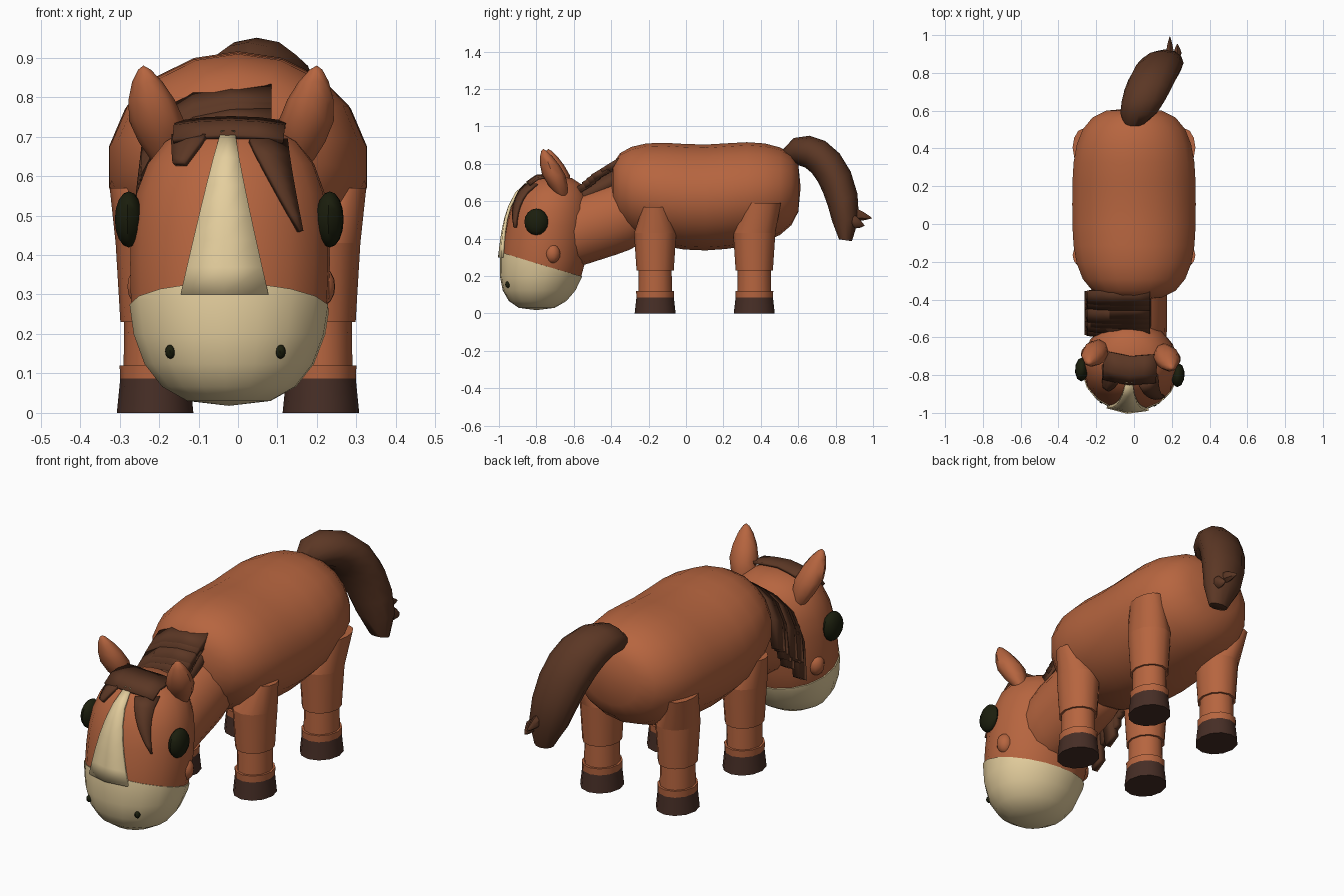
import bpy, bmesh, random
from math import sin, cos, pi, radians, sqrt
from mathutils import Vector, Matrix

random.seed(4)
default_cube = bpy.data.objects.get("Cube")
if default_cube:
    bpy.data.objects.remove(default_cube)


def material(name, red, green, blue):
    mat = bpy.data.materials.new(name)
    mat.use_nodes = True
    colour = (red, green, blue, 1)
    mat.diffuse_color = colour
    mat.node_tree.nodes["Principled BSDF"].inputs["Base Color"].default_value = colour
    return mat


COAT = material("chestnut coat", .47, .13, .05)
CREAM = material("cream", .78, .62, .34)
HAIR = material("dark brown hair", .105, .038, .018)
HOOF = material("hoof brown", .062, .027, .019)
EYE = material("eye black green", .011, .013, .004)

# Head shape, shared by the skull, the muzzle and everything lying on the face
HEAD_CENTRE = Vector((0, -.75, .38))
HEAD_SIZE = Vector((.255, .23, .355))
HEAD_POWER = 2.7
HEAD_LEAN = Vector((0, .05, 0))

# The head is turned slightly to its right
PIVOT = Matrix.Translation((0, HEAD_CENTRE.y, 0))
TURN = Matrix.Translation((-.02, 0, 0)) @ PIVOT @ Matrix.Rotation(radians(-3.5), 4, 'Z') @ PIVOT.inverted()


def finish(bm, name, mat, head=False, angle=50):
    """Turn a bmesh into a shaded, coloured object."""
    if head:
        bm.transform(TURN)
    bmesh.ops.recalc_face_normals(bm, faces=bm.faces)
    mesh = bpy.data.meshes.new(name)
    bm.to_mesh(mesh)
    bm.free()
    mesh.materials.append(mat)
    for poly in mesh.polygons:
        poly.use_smooth = True
    mesh.set_sharp_from_angle(angle=radians(angle))
    obj = bpy.data.objects.new(name, mesh)
    bpy.context.collection.objects.link(obj)
    return obj


def bulge(u, power):
    return max(0, 1 - abs(u) ** power) ** (1 / power)


def blob(centre, size, power=2, lean=(0, 0, 0), along_y=False, sides=16, rings=10):
    """Rounded solid: high powers are boxy along the axis, low ones pointed."""
    bm = bmesh.new()
    bmesh.ops.create_uvsphere(bm, u_segments=sides, v_segments=rings, radius=1)
    for vert in bm.verts:
        u = max(-1, min(1, vert.co.z))
        swell = bulge(u, power) / max(sqrt(1 - u * u), .001)
        x, side = vert.co.x * swell, vert.co.y * swell
        shape = (x, u, side) if along_y else (x, side, u)
        vert.co = [c + s * k + u * l for c, s, k, l in zip(centre, shape, size, lean)]
    return bm


def sheet(name, rows, mat, thick, head=False):
    """Thin panel through rows of points."""
    bm = bmesh.new()
    grid = [[bm.verts.new(point) for point in row] for row in rows]
    for upper, lower in zip(grid, grid[1:]):
        for i in range(len(upper) - 1):
            bm.faces.new((upper[i], upper[i + 1], lower[i + 1], lower[i]))
    obj = finish(bm, name, mat, head)
    solid = obj.modifiers.new("thickness", 'SOLIDIFY')
    solid.thickness = thick
    solid.offset = 0


def on_face(x, z, out):
    """Point on the front of the head, lifted outwards."""
    u = (z - HEAD_CENTRE.z) / HEAD_SIZE.z
    swell = bulge(u, HEAD_POWER)
    depth = HEAD_SIZE.y * swell * bulge(min(1, abs(x) / (HEAD_SIZE.x * swell)), 2)
    return (x, HEAD_CENTRE.y + HEAD_LEAN.y * u - depth - out, z)


def face_strip(name, start, end, widths, mat, out):
    """Tapering strip hugging the face between two (x, z) points."""
    rows = []
    for i in range(7):
        t = i / 6
        x, z, w = [a + (b - a) * t for a, b in zip((*start, widths[0]), (*end, widths[1]))]
        rows.append([on_face(x + w * k, z, out) for k in (-1, 0, 1)])
    sheet(name, rows, mat, .016, True)


# Body barrel, with a dipped back and raised ends, and neck
body = blob((0, .105, .63), (.332, .508, .283), 3.2, (0, 0, 0), True, 18, 14)
for vert in body.verts:
    reach = (vert.co.y - .105) / .508
    vert.co.z += .01 * cos(vert.co.y * 10 - 4) + .05 * reach ** 4
finish(body, "body", COAT, angle=60)
finish(blob((0, -.45, .49), (.175, .25, .2), 5, (0, 0, .08), True), "neck", COAT)

# Legs, stacked from the ground up: bottom, top, lower radius, upper radius, colour
LEG_PARTS = {
    "hoof": (0, .09, .097, .088, HOOF),
    "fetlock": (.08, .12, .088, .09, COAT),
    "sock": (.11, .24, .08, .078, COAT),
    "upper_leg": (.23, .43, .088, .1, COAT),
    "shoulder": (.43, .57, .1, .06, COAT),
}
for end, y, lean, flare in (("front", -.165, 0, 1.1), ("back", .365, .04, 1.7)):
    for side, s in (("left", 1), ("right", -1)):
        for part, (low, high, r_low, r_high, mat) in LEG_PARTS.items():
            bm = bmesh.new()
            bmesh.ops.create_cone(bm, cap_ends=True, segments=12, radius1=r_low,
                                  radius2=r_high, depth=high - low)
            for vert in bm.verts:
                is_top = part == "shoulder" and vert.co.z > 0
                vert.co.x += s * (.21 + .055 * is_top)
                vert.co.y = vert.co.y * (flare if is_top else 1.13) + y + lean * is_top
                vert.co.z += (low + high) / 2 + lean * is_top / 2
            finish(bm, f"{end}_{side}_{part}", mat)

# Head, with a slightly larger muzzle cut off by a sloping plane
finish(blob(HEAD_CENTRE, HEAD_SIZE, HEAD_POWER, HEAD_LEAN, sides=18, rings=12), "head", COAT, True)
muzzle = blob(HEAD_CENTRE, HEAD_SIZE * 1.02, HEAD_POWER, HEAD_LEAN, sides=18, rings=12)
cut = bmesh.ops.bisect_plane(muzzle, geom=muzzle.verts[:] + muzzle.edges[:] + muzzle.faces[:],
                             plane_co=(0, -.79, .27), plane_no=(0, .3, 1), clear_outer=True)
rim = [e for e in cut["geom_cut"] if isinstance(e, bmesh.types.BMEdge)]
bmesh.ops.edgeloop_fill(muzzle, edges=rim)
finish(muzzle, "muzzle", CREAM, True)

# Blaze and forelock
face_strip("blaze", (0, .3), (0, .71), (.11, .017), CREAM, .008)
face_strip("forelock_long_strand", (.1, .69), (.187, .46), (.045, .003), HAIR, .008)
face_strip("forelock_short_strand", (-.1, .7), (-.12, .63), (.045, .015), HAIR, .008)
sheet("forelock_cap", [[(x * .07, y + .01 * abs(x), z - .003 * x * x) for x in range(-2, 3)]
                       for y, z in ((-.7, .745), (-.8, .735), (-.85, .7))], HAIR, .014, True)

# Paired features of the head
for side, s in (("left", 1), ("right", -1)):
    finish(blob((s * .255, -.785, .49), (.036, .064, .071), sides=10, rings=8), f"{side}_eye", EYE, True)
    nostril = on_face(s * .14, .155, .004)
    finish(blob(nostril, (.013, .015, .018), sides=8, rings=6), f"{side}_nostril", EYE, True)
    finish(blob((s * .225, -.7, .32), (.04, .042, .052), sides=10, rings=8), f"{side}_cheek", COAT, True)
    finish(blob((s * .19, -.695, .74), (.07, .062, .14), 1.5, (s * .03, -.055, 0), sides=8, rings=8),
           f"{side}_ear", COAT, True)

# Mane: overlapping locks laid over the neck, hanging down its right side
LOCKS, STEPS = 8, 6
for k in range(LOCKS):
    t = k / (LOCKS - 1)
    lift, length = random.uniform(-.006, .006), random.uniform(.28, .38)
    rows = []
    for i in range(STEPS):
        s = i / (STEPS - 1)
        x = .085 - .33 * sin(s * pi / 2)
        z = .8 - .125 * t + lift - length * s ** 3
        half = .04 - .01 * s ** 4
        rows.append([(x, -.385 - .17 * t + half * edge, z + half * edge * .6) for edge in (-1, 1)])
    sheet(f"mane_lock_{k + 1}", rows, HAIR, .035)
finish(blob((-.04, -.47, .665), (.13, .12, .07), 6, (0, 0, .06), True), "mane_base", HAIR)

# Tail: arching tube that swells in the middle and drifts to the left
tail, rings, sides, count = bmesh.new(), [], 12, 9
for i in range(count):
    t = i / (count - 1)
    arc, swell = radians(112 - 120 * t), sqrt(max(0, sin(pi * t)))
    ring = []
    for j in range(sides):
        turn = 2 * pi * j / sides
        out = (.035 + .06 * swell) * sin(turn)
        ring.append(tail.verts.new((.19 * t + (.05 + .075 * swell) * cos(turn),
                                    .615 + (.24 + out) * cos(arc), .45 + (.42 + out) * sin(arc))))
    rings.append(ring)
for a, b in zip(rings, rings[1:]):
    for j in range(sides):
        n = (j + 1) % sides
        tail.faces.new((a[j], a[n], b[n], b[j]))
tail.faces.new(rings[0])
tail.faces.new(rings[-1])
finish(tail, "tail", HAIR, angle=60)
for name, x, z, reach in (("upper", .19, .53, .09), ("lower", .23, .49, .05)):
    finish(blob((x, .905, z), (.025, reach, .035), 1.2, (0, 0, -.02), True, 6, 6), f"tail_tuft_{name}", HAIR)
